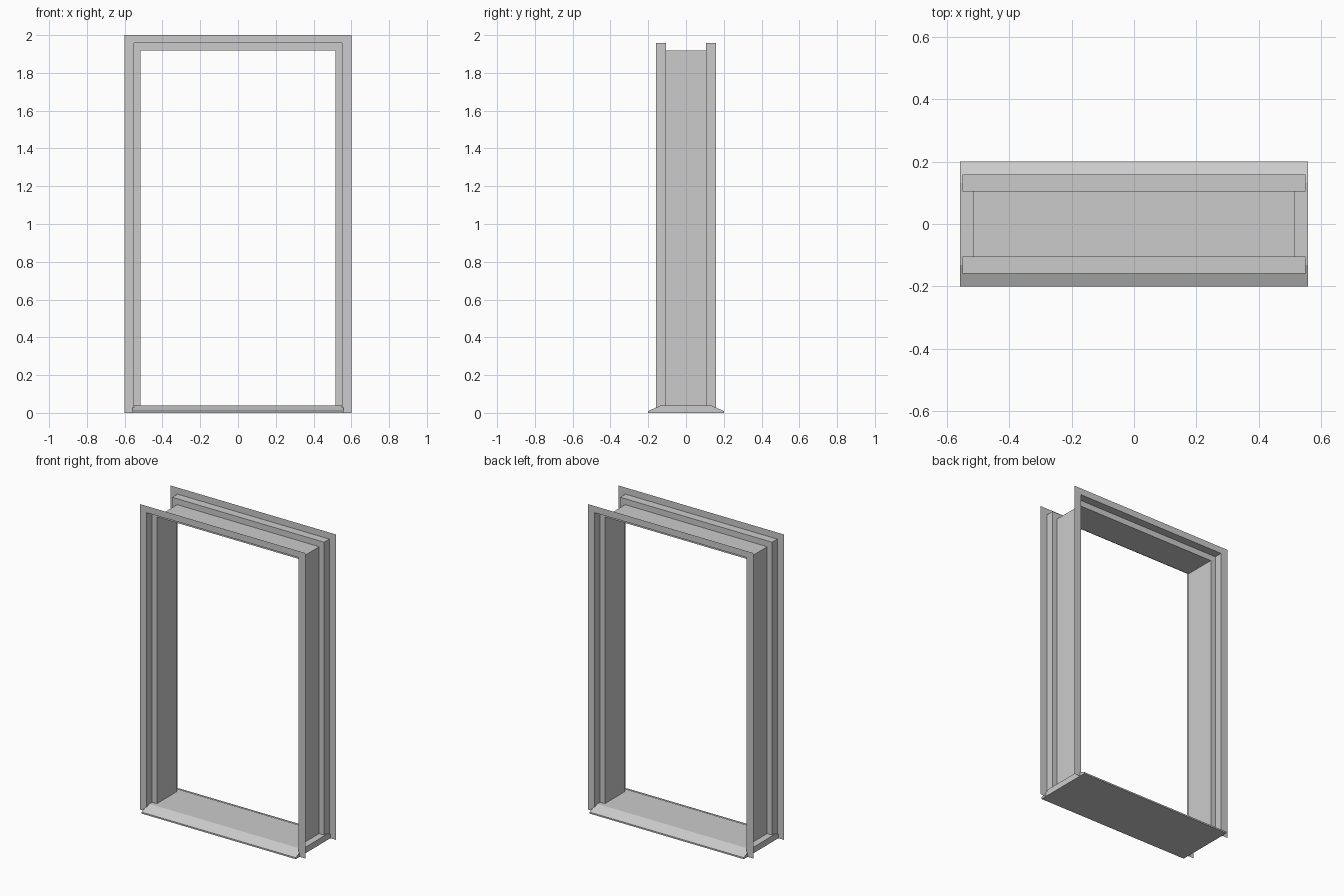
import bpy
import bmesh

cube = bpy.data.objects.get("Cube")
if cube:
    bpy.data.objects.remove(cube, do_unlink=True)

# Single grey paint
grey = bpy.data.materials.new("grey_paint")
grey.use_nodes = True
colour = (0.6, 0.6, 0.6, 1)
grey.diffuse_color = colour
grey.node_tree.nodes["Principled BSDF"].inputs["Base Color"].default_value = colour


def finish(name, bm):
    mesh = bpy.data.meshes.new(name)
    bm.to_mesh(mesh)
    bm.free()
    mesh.materials.append(grey)
    obj = bpy.data.objects.new(name, mesh)
    bpy.context.collection.objects.link(obj)
    return obj


# Folded sheet frame: half profile as (half width, top height, depth), mirrored in y
half = [(0.6, 2.0, -0.159), (0.55, 1.957, -0.159),
        (0.55, 1.957, -0.105), (0.515, 1.918, -0.105)]
profile = half + [(w, h, -y) for w, h, y in reversed(half)]

bm = bmesh.new()
rows = []
for w, h, y in profile:
    path = [(-w, y, 0), (-w, y, h), (w, y, h), (w, y, 0)]
    rows.append([bm.verts.new(p) for p in path])
for a, b in zip(rows, rows[1:]):
    for i in range(3):
        bm.faces.new((a[i], a[i + 1], b[i + 1], b[i]))
finish("door_frame", bm)

# Threshold: solid sill with sloped front and back edges
side = [(-0.2, 0), (-0.2, 0.01), (-0.132, 0.04)]
side += [(-y, z) for y, z in reversed(side)]
bm = bmesh.new()
end = bm.faces.new([bm.verts.new((-0.558, y, z)) for y, z in side])
ext = bmesh.ops.extrude_face_region(bm, geom=[end], use_keep_orig=True)
moved = [v for v in ext["geom"] if isinstance(v, bmesh.types.BMVert)]
bmesh.ops.translate(bm, verts=moved, vec=(1.116, 0, 0))
bmesh.ops.recalc_face_normals(bm, faces=bm.faces)
finish("threshold", bm)
